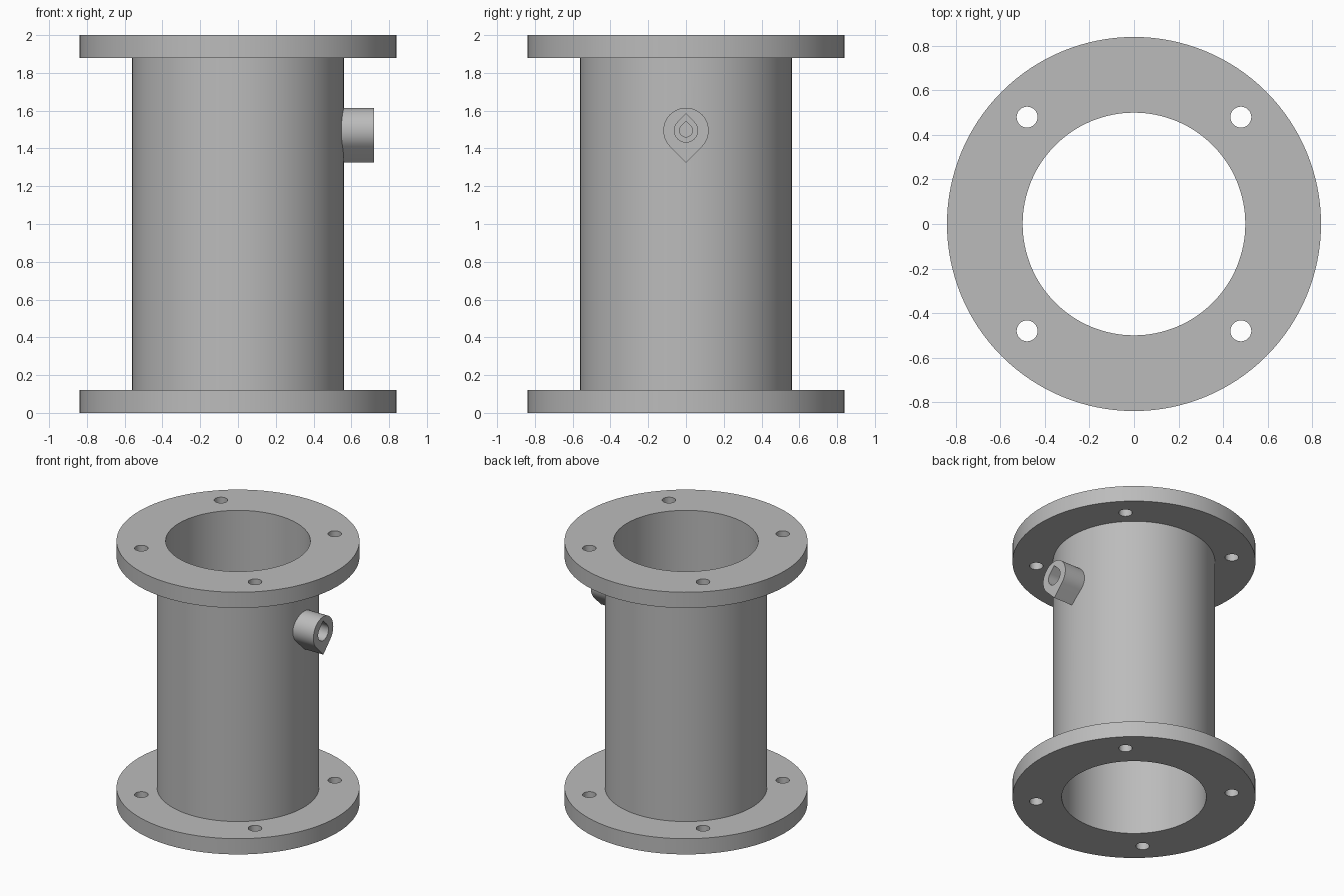
import bpy
import bmesh
from math import pi, sin, cos, sqrt, radians
from mathutils import Matrix, Vector

cube = bpy.data.objects.get("Cube")
if cube:
    bpy.data.objects.remove(cube, do_unlink=True)

HEIGHT, FLANGE = 2.0, 0.12
R_BORE, R_PIPE, R_FLANGE = 0.5, 0.56, 0.84
BOLT, R_BOLT = 0.48, 0.047
PORT_Z, PORT_END = 1.495, 0.72

# One grey metal
metal = bpy.data.materials.new("grey_metal")
metal.use_nodes = True
grey = (0.5, 0.5, 0.5, 1)
metal.diffuse_color = grey
metal.node_tree.nodes["Principled BSDF"].inputs["Base Color"].default_value = grey


def make_object(name, bm):
    bmesh.ops.recalc_face_normals(bm, faces=bm.faces)
    mesh = bpy.data.meshes.new(name)
    bm.to_mesh(mesh)
    bm.free()
    mesh.materials.append(metal)
    obj = bpy.data.objects.new(name, mesh)
    bpy.context.collection.objects.link(obj)
    return obj


def lathe(name, profile, steps=128):
    """Revolve a closed (radius, z) outline about the z axis."""
    bm = bmesh.new()
    verts = [bm.verts.new((r, 0, z)) for r, z in profile]
    edges = [bm.edges.new((a, b)) for a, b in zip(verts, verts[1:] + verts[:1])]
    bmesh.ops.spin(bm, geom=verts + edges, axis=(0, 0, 1), cent=(0, 0, 0),
                   angle=2 * pi, steps=steps, use_duplicate=False)
    bmesh.ops.remove_doubles(bm, verts=bm.verts, dist=1e-4)
    return make_object(name, bm)


def teardrop(name, radius, x0, x1, tip, steps=36):
    """Prism along x: a round with a right-angled point, tip = 1 up or -1 down."""
    bm = bmesh.new()
    angles = [radians(135 + 270 * i / steps) for i in range(steps + 1)]
    outline = [(radius * cos(a), tip * radius * sin(a)) for a in angles]
    outline.append((0, tip * radius * sqrt(2)))
    face = bm.faces.new([bm.verts.new((x0, y, PORT_Z + z)) for y, z in outline])
    made = bmesh.ops.extrude_face_region(bm, geom=[face])["geom"]
    moved = [v for v in made if isinstance(v, bmesh.types.BMVert)]
    bmesh.ops.translate(bm, verts=moved, vec=(x1 - x0, 0, 0))
    return make_object(name, bm)


def cut(target, cutter):
    cutter.hide_render = True
    mod = target.modifiers.new("cut", "BOOLEAN")
    mod.operation = "DIFFERENCE"
    mod.solver = "EXACT"
    mod.object = cutter
    bpy.context.view_layer.objects.active = target
    bpy.ops.object.modifier_apply(modifier=mod.name)


# Pipe body with a flange at each end
pipe = lathe("flanged_pipe", [
    (R_BORE, 0), (R_FLANGE, 0), (R_FLANGE, FLANGE), (R_PIPE, FLANGE),
    (R_PIPE, HEIGHT - FLANGE), (R_FLANGE, HEIGHT - FLANGE),
    (R_FLANGE, HEIGHT), (R_BORE, HEIGHT)])

# Four bolt holes through both flanges
bm = bmesh.new()
for sx in (-1, 1):
    for sy in (-1, 1):
        bmesh.ops.create_cone(
            bm, cap_ends=True, segments=32, radius1=R_BOLT, radius2=R_BOLT,
            depth=HEIGHT + 0.2,
            matrix=Matrix.Translation(Vector((sx * BOLT, sy * BOLT, HEIGHT / 2))))
bolt_cutter = make_object("bolt_hole_cutter", bm)
cut(pipe, bolt_cutter)

# Side port: teardrop boss, wide socket, narrow passage into the bore
port = teardrop("side_port", 0.12, 0.53, PORT_END, -1)
socket_cutter = teardrop("socket_cutter", 0.062, 0.56, PORT_END + 0.1, 1)
passage_cutter = teardrop("passage_cutter", 0.034, 0.4, PORT_END + 0.1, 1)
cut(port, socket_cutter)
cut(port, passage_cutter)
cut(pipe, passage_cutter)

for helper in (bolt_cutter, socket_cutter, passage_cutter):
    bpy.data.objects.remove(helper, do_unlink=True)

# Smooth rounds, sharp edges
for obj in (pipe, port):
    bpy.ops.object.select_all(action="DESELECT")
    obj.select_set(True)
    bpy.context.view_layer.objects.active = obj
    bpy.ops.object.shade_smooth_by_angle(angle=radians(30))
